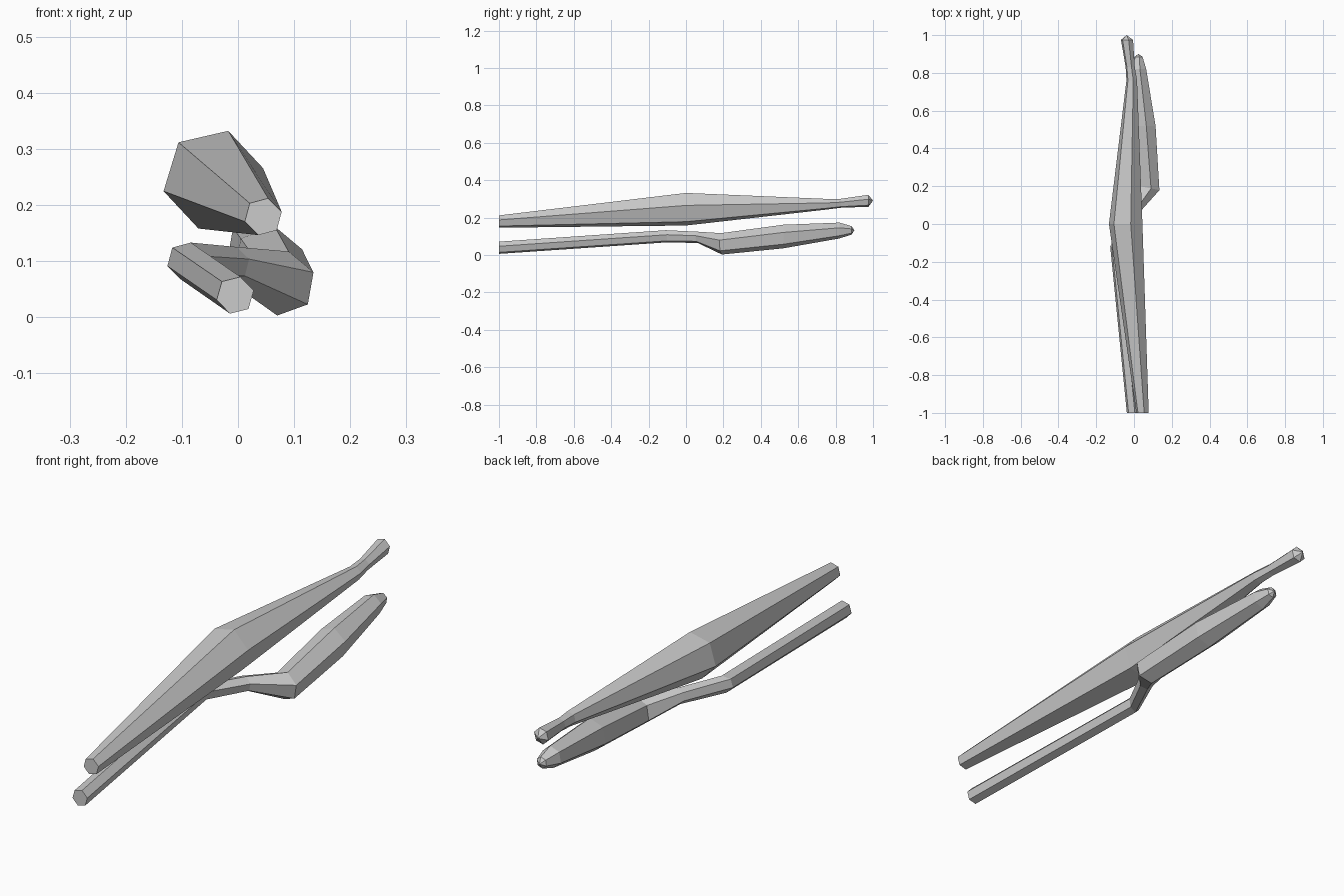
import bpy, bmesh
from math import cos, sin, radians

if "Cube" in bpy.data.objects:
    bpy.data.objects.remove(bpy.data.objects["Cube"])


def hex_loft(name, stations, tip):
    """Loft six-sided rings (y, x, z, radius, angle, skew in y), closing the back with a point."""
    bm = bmesh.new()
    rings = []
    for y, cx, cz, r, angle, skew in stations:
        ring = []
        for i in range(6):
            a = radians(angle + 60 * i)
            dx = r * cos(a)
            ring.append(bm.verts.new((cx + dx, y + skew * dx, cz + r * sin(a))))
        rings.append(ring)
    for a, b in zip(rings, rings[1:]):
        for i in range(6):
            j = (i + 1) % 6
            bm.faces.new((a[i], a[j], b[j], b[i]))
    bm.faces.new(rings[0])
    apex = bm.verts.new(tip)
    for i in range(6):
        bm.faces.new((rings[-1][i], rings[-1][(i + 1) % 6], apex))
    bmesh.ops.recalc_face_normals(bm, faces=bm.faces[:])
    mesh = bpy.data.meshes.new(name)
    bm.to_mesh(mesh)
    bm.free()
    obj = bpy.data.objects.new(name, mesh)
    bpy.context.collection.objects.link(obj)
    return obj


# Long upper limb: swells in the middle, narrow neck, small knob at the back
hex_loft("upper_limb", [
    (-1.0, 0.045, 0.179, 0.034, 15, 0),
    (0.0, -0.044, 0.245, 0.091, 13, 0),
    (0.76, -0.012, 0.272, 0.029, 14, 0),
    (0.83, -0.020, 0.277, 0.025, 14, 0),
    (0.975, -0.037, 0.290, 0.033, 15, 0),
], (-0.039, 1.0, 0.291))

# Lower limb: thin shaft, sideways bend, then a thick blade tapering to the back
hex_loft("lower_limb", [
    (-1.0, -0.005, 0.039, 0.034, 14, 0),
    (-0.11, -0.093, 0.100, 0.034, 15, 0.3),
    (0.06, -0.010, 0.095, 0.031, 16, -0.3),
    (0.19, 0.080, 0.060, 0.058, 20, -0.2),
    (0.52, 0.054, 0.099, 0.064, 20, 0),
    (0.82, 0.024, 0.131, 0.043, 20, 0),
    (0.885, 0.024, 0.132, 0.023, 20, 0),
], (0.024, 0.9, 0.132))
